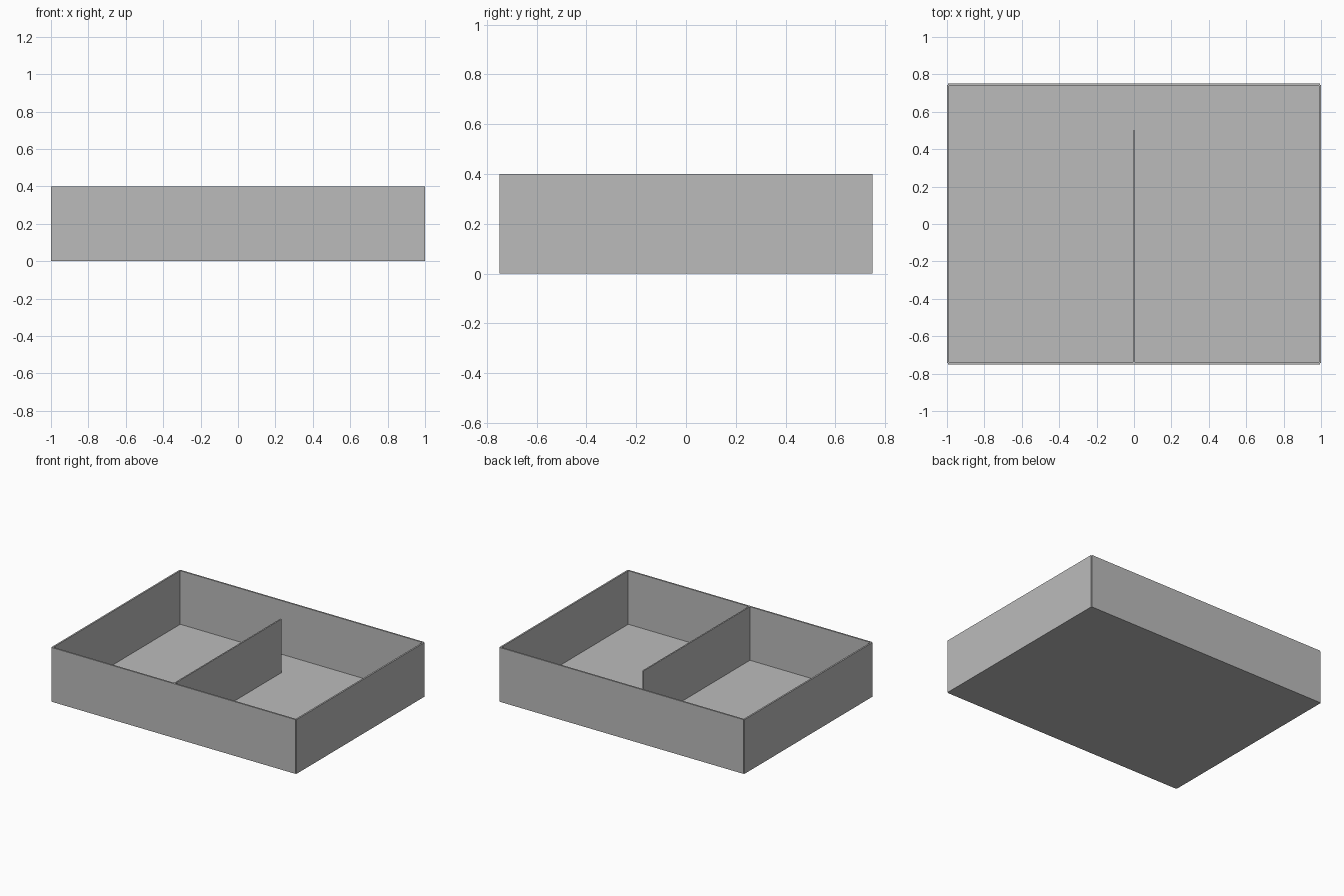
import bpy

cube = bpy.data.objects.get("Cube")
if cube:
    bpy.data.objects.remove(cube, do_unlink=True)

# Single flat grey
grey = bpy.data.materials.new("plain grey")
grey.use_nodes = True
colour = (0.5, 0.5, 0.5, 1)
grey.diffuse_color = colour
grey.node_tree.nodes["Principled BSDF"].inputs["Base Color"].default_value = colour

HALF_X, HALF_Y, HEIGHT = 1.0, 0.75, 0.4
WALL, NOTCH, FLOOR = 0.012, 0.006, 0.005


def box(name, low, high):
    """Axis-aligned box between two opposite corners."""
    centre = [(a + b) / 2 for a, b in zip(low, high)]
    bpy.ops.mesh.primitive_cube_add(size=1, location=centre)
    part = bpy.context.object
    part.name = name
    part.dimensions = [b - a for a, b in zip(low, high)]
    bpy.ops.object.transform_apply(location=False, rotation=False, scale=True)
    part.data.materials.append(grey)
    return part


# Thin base panel
box("floor", (NOTCH - HALF_X, NOTCH - HALF_Y, 0), (HALF_X - NOTCH, HALF_Y - NOTCH, FLOOR))

# Outer walls, stopping short of the corners to leave a small notch
for name, side in (("left_wall", 1), ("right_wall", -1)):
    x0, x1 = sorted((side * HALF_X, side * (HALF_X - WALL)))
    box(name, (x0, NOTCH - HALF_Y, 0), (x1, HALF_Y - NOTCH, HEIGHT))
for name, side in (("back_wall", 1), ("front_wall", -1)):
    y0, y1 = sorted((side * HALF_Y, side * (HALF_Y - WALL)))
    box(name, (NOTCH - HALF_X, y0, 0), (HALF_X - NOTCH, y1, HEIGHT))

# Divider running from the front wall, open at the back
box("divider", (-0.005, WALL - HALF_Y, 0), (0.005, 0.5, HEIGHT))
